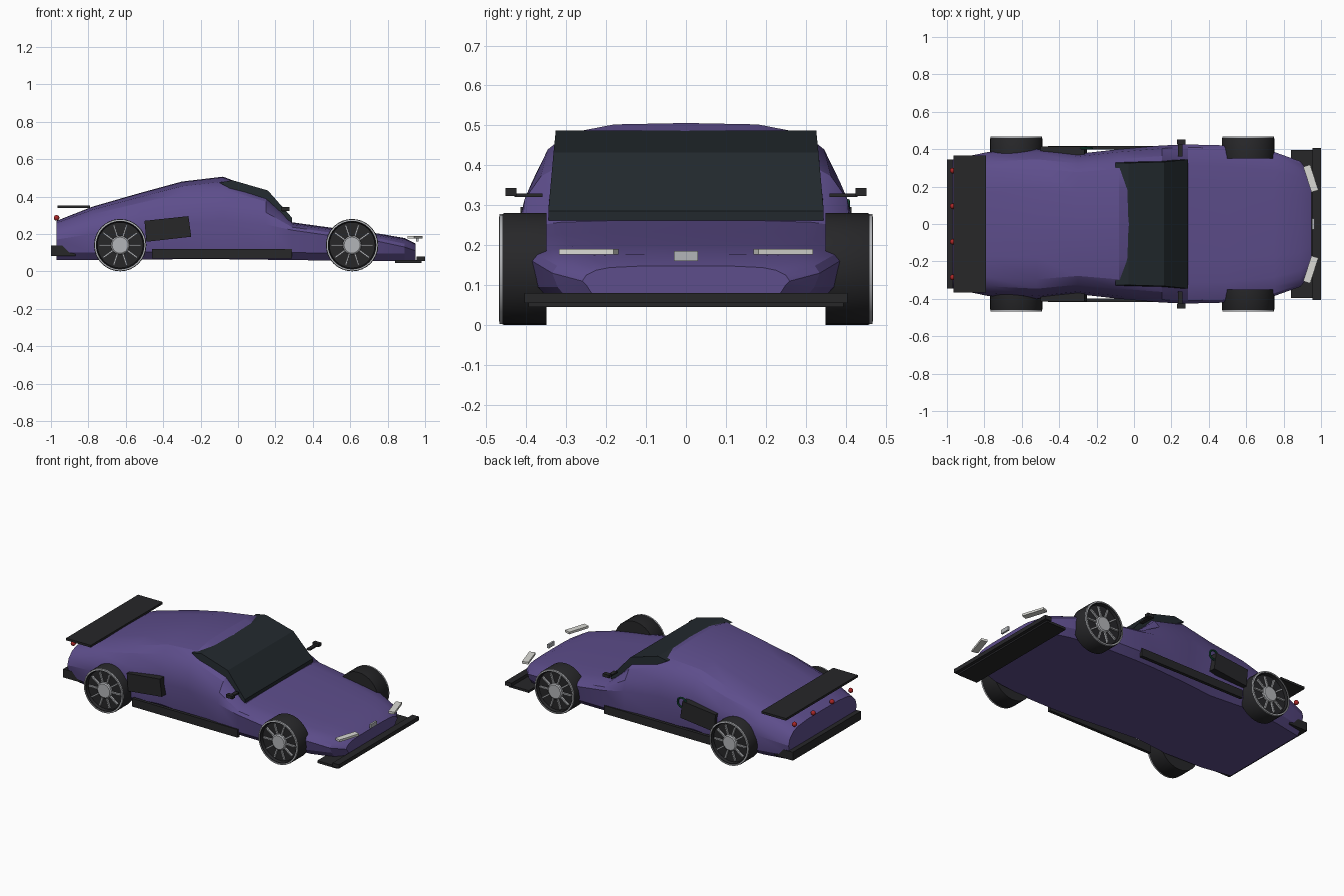
import bpy, bmesh, math
from mathutils import Matrix, Vector

if "Cube" in bpy.data.objects:
    bpy.data.objects.remove(bpy.data.objects["Cube"])


def material(name, rgb):
    m = bpy.data.materials.new(name)
    m.diffuse_color = (*rgb, 1)
    m.use_nodes = True
    m.node_tree.nodes["Principled BSDF"].inputs["Base Color"].default_value = m.diffuse_color
    return m


PURPLE = material("purple_paint", (0.11, 0.075, 0.26))
BLACK = material("black_trim", (0.02, 0.02, 0.022))
GLASS = material("dark_glass", (0.016, 0.022, 0.027))
SILVER = material("silver", (0.45, 0.46, 0.48))
LAMP = material("lamp", (0.7, 0.7, 0.66))
RED = material("red_lamp", (0.4, 0.02, 0.02))
GREEN = material("green_ring", (0.01, 0.09, 0.05))


def finish(bm, name, mat, smooth=None):
    bmesh.ops.recalc_face_normals(bm, faces=bm.faces)
    me = bpy.data.meshes.new(name)
    bm.to_mesh(me)
    bm.free()
    ob = bpy.data.objects.new(name, me)
    bpy.context.collection.objects.link(ob)
    me.materials.append(mat)
    if smooth:
        bpy.ops.object.select_all(action='DESELECT')
        ob.select_set(True)
        bpy.context.view_layer.objects.active = ob
        bpy.ops.object.shade_smooth_by_angle(angle=math.radians(smooth))
    return ob


def loft(name, rings, mat, smooth=None, closed=False):
    bm = bmesh.new()
    vs = [[bm.verts.new(p) for p in r] for r in rings]
    n = len(vs[0])
    pairs = list(zip(vs, vs[1:]))
    if closed:
        pairs.append((vs[-1], vs[0]))
    for a, b in pairs:
        for i in range(n):
            j = (i + 1) % n
            bm.faces.new((a[i], a[j], b[j], b[i]))
    if not closed:
        bm.faces.new(vs[0])
        bm.faces.new(vs[-1])
    return finish(bm, name, mat, smooth)


def lathe(name, centre, profile, mat, n=32, closed=False):
    # profile of (radius, y) turned about the y axis
    cx, cy, cz = centre
    rings = [[(cx + r * math.cos(i * math.tau / n), cy + y,
               cz + r * math.sin(i * math.tau / n)) for i in range(n)]
             for r, y in profile]
    return loft(name, rings, mat, 35, closed)


def box(name, lo, hi, mat, turn=0):
    lo, hi = Vector(lo), Vector(hi)
    bm = bmesh.new()
    bmesh.ops.create_cube(bm, size=1, matrix=Matrix.Translation((lo + hi) / 2)
                          @ Matrix.Rotation(turn, 4, 'Z')
                          @ Matrix.Diagonal((*(abs(c) for c in hi - lo), 1)))
    return finish(bm, name, mat)


# Body shell: stations of x, half width, top z, widest z, bottom z
stations = [(-.97, .345, .27, .17, .06), (-.78, .385, .345, .2, .06),
            (-.52, .40, .42, .23, .063), (-.3, .375, .48, .25, .065),
            (-.08, .40, .506, .27, .065), (.15, .42, .42, .25, .062),
            (.29, .425, .262, .22, .06), (.5, .42, .233, .19, .058),
            (.75, .385, .202, .16, .055), (.89, .335, .178, .13, .055),
            (.95, .26, .148, .11, .06)]
upper = [(1, 0), (.963, .38), (.865, .72), (.74, .89), (.45, .985)]
rings = []
for x, w, zt, zw, zb in stations:
    half = [(.86 * w, zb), (.96 * w, zb + .04)]
    half += [(w * a, zw + (zt - zw) * b) for a, b in upper]
    rings.append([(x, y, z) for y, z in half] + [(x, 0, zt)]
                 + [(x, -y, z) for y, z in reversed(half)])
loft("body", rings, PURPLE, 25)

# Windscreen slab
prof = [(-.1, .474), (-.03, .487), (.16, .432), (.29, .285), (.29, .262),
        (.13, .355), (0, .42)]
loft("windscreen", [[(x, s * (.345 - max(0, z - .3) * .1), z) for x, z in prof]
                    for s in (-1, 1)], GLASS)

# Wheels
for fx, fname in ((.61, "front"), (-.63, "rear")):
    for s, sname in ((1, "left"), (-1, "right")):
        tag = f"{fname}_{sname}"
        c = (fx, 0, .14)
        lathe("tyre_" + tag, c, [(r, s * y) for r, y in (
            (.14, .35), (.14, .456), (.135, .464), (.126, .464), (.122, .445))], BLACK)
        lathe("rim_ring_" + tag, c, [(r, s * y) for r, y in (
            (.138, .455), (.138, .467), (.13, .468), (.13, .455))], SILVER, closed=True)
        lathe("hub_" + tag, c, [(r, s * y) for r, y in (
            (.05, .44), (.05, .458), (.043, .463))], SILVER, 20)
        bm = bmesh.new()
        for k in range(10):
            bmesh.ops.create_cube(bm, size=1, matrix=Matrix.Translation((fx, s * .45, .14))
                                  @ Matrix.Rotation(k * math.tau / 10, 4, 'Y')
                                  @ Matrix.Translation((.075, 0, 0))
                                  @ Matrix.Diagonal((.075, .014, .009, 1)))
        finish(bm, "spokes_" + tag, SILVER)

# Side parts
intake = [(-.5, .27), (-.265, .295), (-.25, .185), (-.49, .158)]
for s, sname in ((1, "left"), (-1, "right")):
    box("side_skirt_" + sname, (-.46, s * .397, .068), (.29, s * .417, .12), BLACK)
    loft("side_intake_" + sname, [[(x, s * y, z) for x, z in intake]
                                  for y in (.36, .415)], BLACK)
    box("mirror_" + sname, (.23, s * .425, .323), (.275, s * .452, .343), BLACK)
    box("mirror_arm_" + sname, (.235, s * .36, .321), (.26, s * .43, .33), BLACK)
    box("headlight_" + sname, (.926, s * .172, .176), (.965, s * .315, .19),
        LAMP, s * .31)
    for y in (.095, .285):
        bm = bmesh.new()
        bmesh.ops.create_uvsphere(bm, u_segments=12, v_segments=8, radius=.015,
                                  matrix=Matrix.Translation((-.97, s * y, .286)))
        finish(bm, "tail_light_" + sname, RED, 40)

# Filler ring on the left side only
lathe("filler_ring", (-.255, .405, .28), [
    (.03 + .006 * math.cos(a * math.tau / 8), .006 * math.sin(a * math.tau / 8))
    for a in range(8)], GREEN, 24, True)

# Rear wing, bumper, front splitter and nose plate
box("rear_wing", (-.965, -.365, .338), (-.79, .365, .352), BLACK)
box("rear_bumper", (-1, -.345, .083), (-.87, .345, .137), BLACK)
box("front_lip", (.955, -.405, .055), (1, .405, .08), BLACK)
box("front_splitter", (.84, -.395, .045), (.98, .395, .06), BLACK)
box("nose_plate", (.953, -.03, .16), (.965, .03, .185), SILVER)
